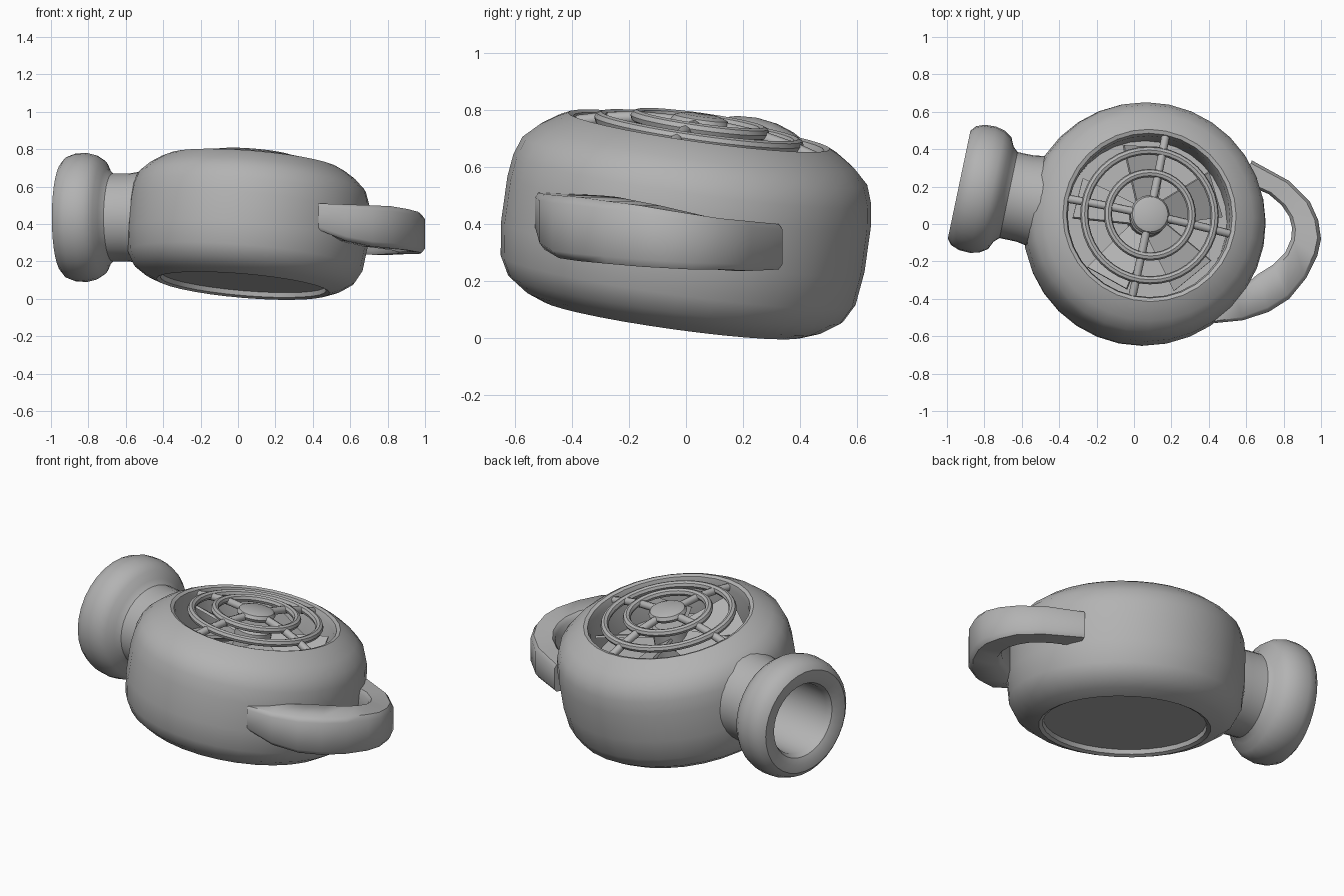
import bpy, bmesh, math
from mathutils import Matrix, Vector

if "Cube" in bpy.data.objects:
    bpy.data.objects.remove(bpy.data.objects["Cube"])

grey = bpy.data.materials.new("plain grey")
grey.use_nodes = True
GREY = (0.45, 0.45, 0.45, 1)
grey.diffuse_color = GREY
grey.node_tree.nodes["Principled BSDF"].inputs["Base Color"].default_value = GREY


def finish(name, bm, matrix=Matrix(), angle=35):
    bmesh.ops.recalc_face_normals(bm, faces=bm.faces)
    mesh = bpy.data.meshes.new(name)
    bm.to_mesh(mesh)
    bm.free()
    mesh.materials.append(grey)
    ob = bpy.data.objects.new(name, mesh)
    bpy.context.collection.objects.link(ob)
    ob.matrix_world = matrix
    bpy.ops.object.select_all(action="DESELECT")
    ob.select_set(True)
    bpy.context.view_layer.objects.active = ob
    bpy.ops.object.shade_smooth_by_angle(angle=math.radians(angle))
    return ob


def lathe(name, profile, matrix, segments=32, closed=False):
    """Spin (radius, height) points around local z."""
    bm = bmesh.new()
    verts = [bm.verts.new((r, 0, h)) for r, h in profile]
    pairs = list(zip(verts, verts[1:]))
    if closed:
        pairs.append((verts[-1], verts[0]))
    edges = [bm.edges.new(p) for p in pairs]
    bmesh.ops.spin(bm, geom=verts + edges, cent=(0, 0, 0), axis=(0, 0, 1),
                   angle=math.tau, steps=segments, use_duplicate=False)
    bmesh.ops.remove_doubles(bm, verts=bm.verts, dist=0.0005)
    return finish(name, bm, matrix)


def along(direction, origin):
    turn = Vector((0, 0, 1)).rotation_difference(Vector(direction))
    return Matrix.Translation(origin) @ turn.to_matrix().to_4x4()


body_frame = along((0.085, 0.14, 1), (0.055, 0, 0.4))

# Round housing with a deep top well and a shallow bottom recess
lathe("housing", [
    (0, -.30), (.44, -.30), (.445, -.325), (.465, -.335), (.53, -.31),
    (.595, -.265), (.63, -.2), (.645, -.08), (.645, .08), (.635, .16),
    (.612, .225), (.56, .275), (.5, .315), (.465, .332), (.445, .325),
    (.435, .29), (.435, .1), (0, .1)], body_frame)

# Flared, open nozzle
lathe("nozzle", [
    (.2, .55), (.2, .05), (.215, .02), (.25, .002), (.295, 0), (.325, .025),
    (.342, .07), (.345, .13), (.333, .18), (.305, .222), (.26, .243),
    (.235, .27), (.235, .36), (.25, .45), (.25, .55)],
    along((.978, -.205, 0), (-.935, .21, .435)))


def ring(name, radius, height, thick):
    circle = [(radius + thick * math.cos(k * math.tau / 8),
               height + thick * math.sin(k * math.tau / 8)) for k in range(8)]
    lathe(name, circle, body_frame, 40, closed=True)


# Guard: two rings, a cap and four bowed spokes
ring("outer_guard_ring", .35, .33, .022)
ring("inner_guard_ring", .225, .355, .022)
lathe("guard_cap", [(0, .39), (.07, .388), (.095, .378), (.105, .36),
                    (.095, .342), (0, .335)], body_frame)

for i in range(4):
    curve = bpy.data.curves.new("guard_spoke", "CURVE")
    curve.dimensions = "3D"
    curve.bevel_depth = .022
    curve.bevel_resolution = 2
    curve.use_fill_caps = True
    line = curve.splines.new("POLY")
    path = [(.07, .355), (.225, .345), (.35, .322), (.45, .295)]
    line.points.add(len(path) - 1)
    for point, (r, h) in zip(line.points, path):
        point.co = (r, 0, h, 1)
    curve.materials.append(grey)
    spoke = bpy.data.objects.new(f"guard_spoke_{i + 1}", curve)
    bpy.context.collection.objects.link(spoke)
    turn = Matrix.Rotation(math.radians(-12 + 90 * i), 4, "Z")
    spoke.matrix_world = body_frame @ turn

# Fan hub and pitched blades
lathe("fan_hub", [(0, .29), (.08, .29), (.1, .27), (.1, .1)], body_frame, 20)
for i in range(5):
    bm = bmesh.new()
    bmesh.ops.create_cube(bm, size=1)
    for v in bm.verts:
        outer = v.co.x > 0
        v.co = (.39 if outer else .08, v.co.y * (.27 if outer else .13), v.co.z * .015)
    pose = (Matrix.Rotation(math.radians(20 + 72 * i), 4, "Z")
            @ Matrix.Translation((0, 0, .21)) @ Matrix.Rotation(math.radians(28), 4, "X"))
    finish(f"fan_blade_{i + 1}", bm, body_frame @ pose)

# Side handle lofted through sections: outer xy, inner xy, low z, high z
sections = [
    (.43, -.53, .43, -.44, .37, .51), (.58, -.515, .54, -.37, .31, .505),
    (.72, -.47, .66, -.27, .28, .5), (.83, -.4, .74, -.22, .27, .495),
    (.92, -.29, .81, -.15, .26, .48), (.98, -.17, .84, -.08, .25, .465),
    (1, -.08, .845, -.02, .245, .45), (.985, .02, .83, .04, .24, .435),
    (.94, .12, .79, .1, .24, .42), (.83, .23, .72, .16, .235, .41),
    (.63, .34, .58, .22, .24, .4)]
bm = bmesh.new()
loops = []
for ox, oy, ix, iy, low, high in sections:
    o, n = Vector((ox, oy, 0)), Vector((ix, iy, 0))
    corner = .12
    shape = [(0, corner), (0, 1 - corner), (.12, 1), (.88, 1),
             (1, 1 - corner), (1, corner), (.88, 0), (.12, 0)]
    loops.append([bm.verts.new(o.lerp(n, u) + Vector((0, 0, low + (high - low) * w)))
                  for u, w in shape])
for a, b in zip(loops, loops[1:]):
    for k in range(8):
        m = (k + 1) % 8
        bm.faces.new((a[k], a[m], b[m], b[k]))
bm.faces.new(loops[0])
bm.faces.new(loops[-1])
finish("side_handle", bm, angle=50)
